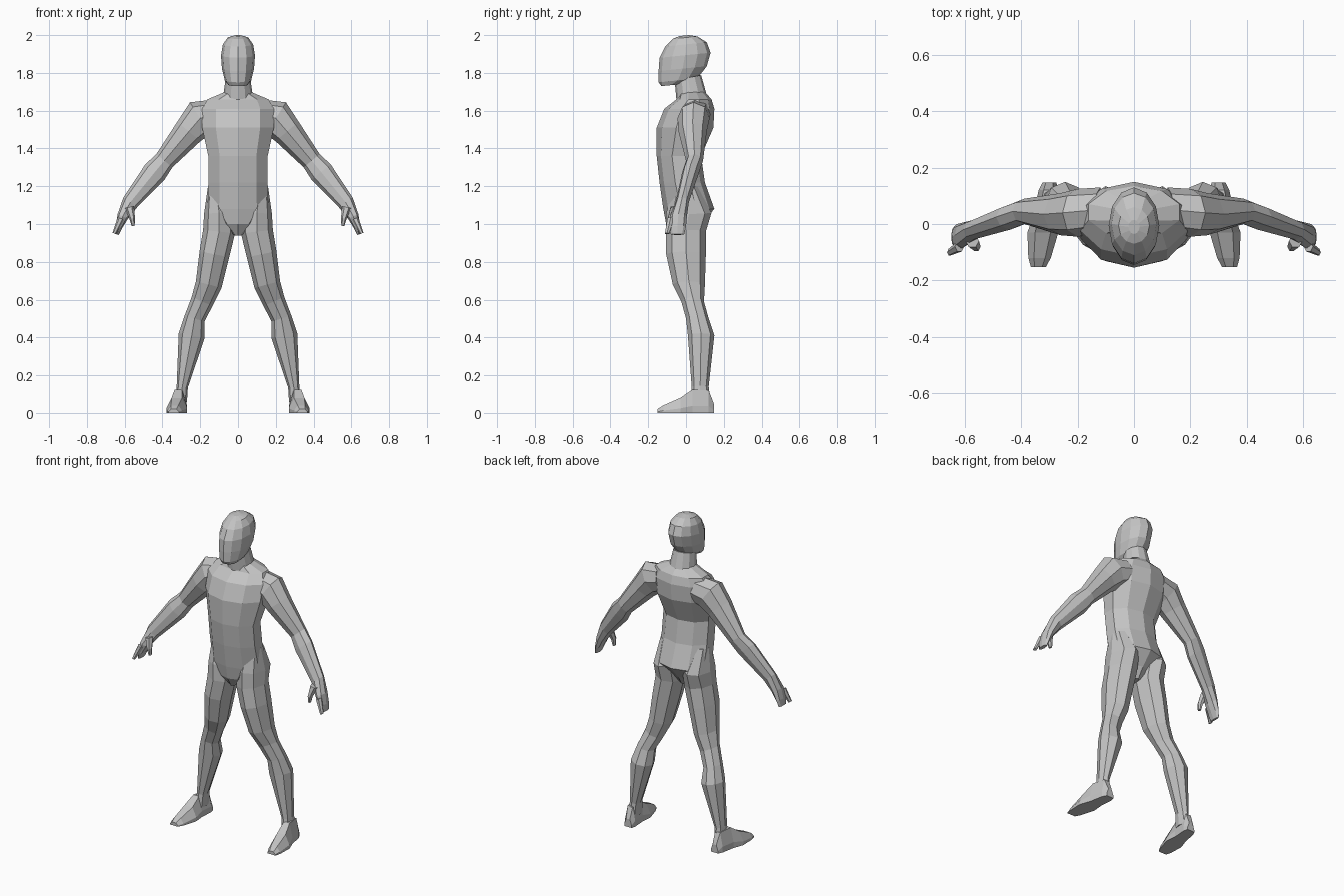
import bpy, bmesh, math
from mathutils import Vector

cube = bpy.data.objects.get("Cube")
if cube:
    bpy.data.objects.remove(cube, do_unlink=True)

colour = (.55, .55, .55, 1)
grey = bpy.data.materials.new("plain grey")
grey.use_nodes = True
grey.diffuse_color = colour
grey.node_tree.nodes["Principled BSDF"].inputs["Base Color"].default_value = colour


def mix(start, end, share):
    return start + (end - start) * share


def loft(name, rings):
    """Skin a row of equal point rings, flat shaded and capped at both ends."""
    bm = bmesh.new()
    rows = [[bm.verts.new(point) for point in ring] for ring in rings]
    count = len(rows[0])
    for low, high in zip(rows, rows[1:]):
        for i in range(count):
            j = (i + 1) % count
            bm.faces.new((low[i], low[j], high[j], high[i]))
    bm.faces.new(rows[0])
    bm.faces.new(rows[-1])
    bmesh.ops.recalc_face_normals(bm, faces=bm.faces)
    mesh = bpy.data.meshes.new(name)
    bm.to_mesh(mesh)
    bm.free()
    mesh.materials.append(grey)
    bpy.context.collection.objects.link(bpy.data.objects.new(name, mesh))


def body(name, sides, tilt=0, **levels):
    """Upright part from levels of (height, half width, front, back)."""
    rings = []
    for height, width, front, back in levels.values():
        ring = []
        for i in range(sides):
            angle = math.tau * i / sides
            y = mix(front, back, (1 - math.cos(angle)) / 2)
            ring.append((width * math.sin(angle), y, height + tilt * (y - front)))
        rings.append(ring)
    loft(name, rings)


def limb(name, side, sides=8, **joints):
    """Tube square to its path, from joints of (x, y, z, half width, half depth)."""
    stations = list(joints.values())
    last = len(stations) - 1
    rings = []
    for k, (x, y, z, width, depth) in enumerate(stations):
        before, after = stations[max(k - 1, 0)], stations[min(k + 1, last)]
        outward = Vector((before[2] - after[2], 0, after[0] - before[0])).normalized()
        ring = []
        for i in range(sides):
            angle = math.tau * i / sides
            point = Vector((x, y, z)) + outward * width * math.cos(angle)
            point.y += depth * math.sin(angle)
            point.x *= side
            ring.append(point)
        rings.append(ring)
    loft(name, rings)


def foot(name, side, **slices):
    """Flat-soled foot from slices of (y, half width, height), toes turned out."""
    rings = []
    for y, width, height in slices.values():
        middle = .32 - .13 * y
        half = ((1, 0), (1, .3), (.5, 1))
        section = half + tuple((-u, v) for u, v in reversed(half))
        rings.append([(side * (middle + u * width), y, v * height) for u, v in section])
    loft(name, rings)


# Torso with ridged chest, narrow waist and hips closing to the crotch
body("torso", 10,
     crotch=(.94, .02, -.07, .04),
     groin=(1, .1, -.105, .08),
     hips=(1.08, .17, -.12, .15),
     waist=(1.22, .165, -.14, .1),
     ribs=(1.36, .165, -.155, .08),
     chest=(1.51, .2, -.155, .145),
     shoulders=(1.61, .2, -.115, .15),
     collar=(1.66, .17, -.05, .135),
     nape=(1.7, .07, -.035, .1))

# Neck and head
body("neck", 12, .2,
     base=(1.65, .08, -.05, .11),
     top=(1.76, .065, -.06, .08))
body("head", 12, .1,
     chin=(1.73, .05, -.13, -.03),
     jaw=(1.75, .07, -.145, .06),
     cheek=(1.81, .085, -.145, .11),
     temple=(1.88, .09, -.14, .13),
     brow=(1.94, .08, -.11, .11),
     crown=(1.98, .055, -.07, .06),
     top=(1.995, .02, -.035, .015))

# Limbs, once for each side
for label, side in (("left", 1), ("right", -1)):
    limb(f"{label}_arm", side,
         root=(.12, .05, 1.58, .08, .08),
         shoulder=(.2, .04, 1.56, .1, .085),
         deltoid=(.26, .035, 1.49, .08, .075),
         upper=(.39, .045, 1.335, .055, .045),
         elbow=(.44, .025, 1.275, .065, .045),
         wrist=(.57, -.02, 1.115, .045, .035),
         knuckles=(.61, -.04, 1.04, .03, .045),
         fingers=(.63, -.045, .985, .018, .045),
         tips=(.64, -.045, .945, .01, .035))
    limb(f"{label}_index_finger", side, 6,
         knuckle=(.62, -.08, 1.03, .018, .02),
         tip=(.655, -.1, .95, .01, .013))
    limb(f"{label}_thumb", side, 6,
         root=(.575, -.06, 1.09, .025, .025),
         knuckle=(.56, -.08, 1.03, .015, .018),
         tip=(.555, -.08, .99, .008, .012))
    limb(f"{label}_leg", side,
         top=(.12, 0, 1.2, .04, .06),
         hip=(.1, .015, 1.06, .08, .12),
         groin=(.1, 0, .96, .085, .105),
         thigh=(.125, 0, .84, .08, .105),
         lower=(.155, .015, .68, .07, .085),
         knee=(.19, .035, .59, .06, .06),
         shin=(.23, .06, .5, .055, .06),
         calf=(.245, .08, .41, .07, .07),
         ankle=(.295, .075, .14, .03, .045),
         heel=(.3, .075, .06, .03, .055))
    foot(f"{label}_foot", side,
         heel=(.147, .025, .05),
         ankle=(.12, .035, .12),
         instep=(.035, .04, .125),
         ball=(-.03, .055, .08),
         toes=(-.12, .04, .04),
         tip=(-.152, .027, .02))
